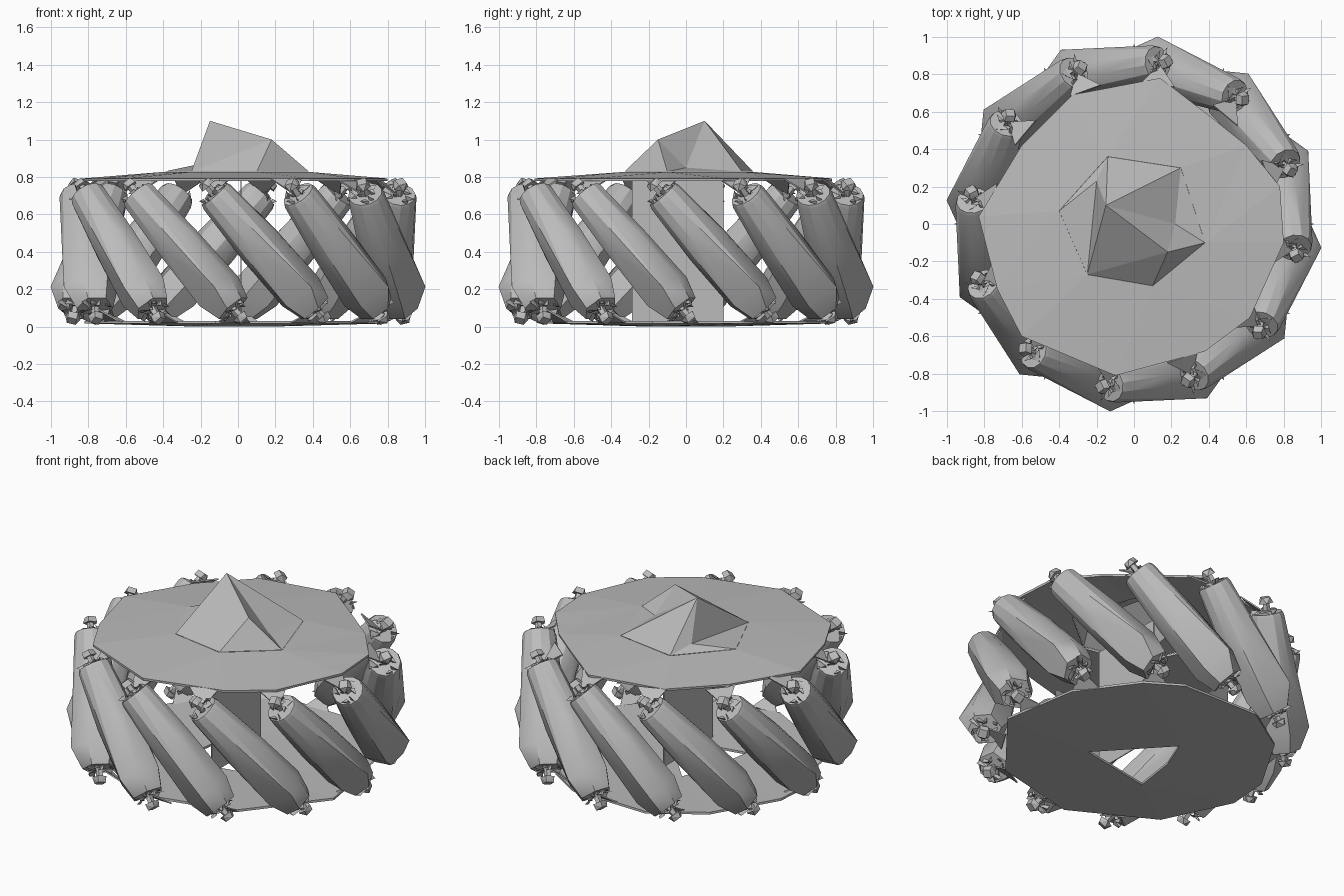
import bpy, bmesh, math, random
from math import sin, cos, pi, radians
from mathutils import Vector, Matrix

if "Cube" in bpy.data.objects:
    bpy.data.objects.remove(bpy.data.objects["Cube"])

random.seed(4)
grey = bpy.data.materials.new("mid grey")
grey.use_nodes = True
grey.diffuse_color = (0.5, 0.5, 0.5, 1)
grey.node_tree.nodes["Principled BSDF"].inputs["Base Color"].default_value = (0.5, 0.5, 0.5, 1)


def finish(bm, name):
    bmesh.ops.recalc_face_normals(bm, faces=bm.faces)
    mesh = bpy.data.meshes.new(name)
    bm.to_mesh(mesh)
    bm.free()
    mesh.materials.append(grey)
    ob = bpy.data.objects.new(name, mesh)
    bpy.context.collection.objects.link(ob)
    return ob


def polar(angle, r, z):
    return Vector((r * cos(angle), r * sin(angle), z))


def ring(s, r, n, turn=0):
    return [polar(turn + 2 * pi * i / n, r, s) for i in range(n)]


def hull(bm, points):
    verts = [bm.verts.new(p) for p in points]
    res = bmesh.ops.convex_hull(bm, input=verts)
    junk = set(res["geom_interior"]) | set(res["geom_unused"])
    bmesh.ops.delete(bm, geom=[v for v in junk if isinstance(v, bmesh.types.BMVert)], context="VERTS")


def shards(bm, s, r, count):
    # crumpled chips that cover a roller end
    for i in range(count):
        c = polar(2 * pi * i / count, r * random.uniform(.5, 1), s)
        hull(bm, [c + Vector((random.uniform(-.035, .035), random.uniform(-.035, .035),
                              random.uniform(-.025, .025))) for _ in range(5)])


# Tilted axle line of the first roller, from its top tip to its bottom tip
START, SWEEP, COUNT = radians(18), radians(44), 12
top = polar(START, .89, .775)
bottom = polar(START + SWEEP, .89, .03)
axis = (bottom - top).normalized()
length = (bottom - top).length
out = polar(START + SWEEP / 2, 1, 0)
side = axis.cross(out)
frame = Matrix((out, side, axis)).transposed().to_4x4()
frame.translation = top

# Roller body: round upper end, faceted lower end with a raised outer corner
bm = bmesh.new()
hull(bm, ring(.09, .09, 12) + ring(.11, .098, 12) + ring(.45, .122, 12)
     + ring(.79, .134, 6) + [Vector((.16, -.04, .79))]
     + ring(length - .09, .098, 6))
bm.transform(frame)
body = finish(bm, "roller")

# Axle ends with flared nuts and crumpled bearing chips
bm = bmesh.new()
for s, d in ((0, 1), (length, -1)):
    hull(bm, ring(s + d * .03, .02, 5) + ring(s + d * .1, .024, 5))
    hull(bm, ring(s, .034, 4, .4) + ring(s + d * .035, .044, 5))
    shards(bm, s + d * .085, .07, 9)
bm.transform(frame)
axle = finish(bm, "roller_axle")

# Triangular brackets from the side plates to the axle ends
bm = bmesh.new()
for a, z, tip in ((START + .05, .785, .70), (START + SWEEP - .05, .025, .10)):
    bm.faces.new([bm.verts.new(p) for p in
                  (polar(a - .13, .76, z), polar(a + .1, .76, z), polar(a, .86, tip))])
bracket = finish(bm, "roller_bracket")
bracket.modifiers.new("thickness", "SOLIDIFY").thickness = .008

# Repeat the roller set around the wheel
for part in (body, axle, bracket):
    for i in range(1, COUNT):
        copy = part.copy()
        copy.name = f"{part.name}_{i + 1}"
        copy.rotation_euler.z = i * 2 * pi / COUNT
        bpy.context.collection.objects.link(copy)

# Side plates: rim outline filled in to an inner loop
TOP_RIM = [(.8, -.1), (.78, .2), (.6, .42), (.4, .58), (.14, .78), (-.33, .69), (-.6, .42),
           (-.83, .04), (-.73, -.35), (-.6, -.6), (-.1, -.81), (.38, -.68), (.62, -.5)]
BOTTOM_RIM = [(.8, -.18), (.72, .3), (.47, .64), (.26, .77), (-.26, .78), (-.57, .58),
              (-.8, .19), (-.82, -.08), (-.62, -.5), (-.12, -.77), (.43, -.64)]
HUB = [(-.25, -.27), (.1, -.33), (.38, -.1), (.25, .3), (-.14, .36), (-.4, .07)]
HOLE = [(.22, -.15), (-.14, .24), (-.22, .04), (-.26, -.24)]


def plate(name, rim, rim_z, inner, inner_z):
    bm = bmesh.new()
    edges = []
    for loop, z in ((rim, rim_z), (inner, inner_z)):
        vs = [bm.verts.new((x, y, z)) for x, y in loop]
        edges += [bm.edges.new((v, vs[i - 1])) for i, v in enumerate(vs)]
    bmesh.ops.triangle_fill(bm, edges=edges, use_beauty=True, normal=(0, 0, 1))
    ob = finish(bm, name)
    mod = ob.modifiers.new("thickness", "SOLIDIFY")
    mod.thickness, mod.offset = .014, 0


plate("top_plate", TOP_RIM, .785, HUB, .82)
plate("bottom_plate", BOTTOM_RIM, .024, HOLE, .008)

# Faceted hub cap with two peaks and two low notches
bm = bmesh.new()
base = [bm.verts.new((x, y, .828)) for x, y in HUB]
peak, shoulder, notch, dip = [bm.verts.new(p) for p in
                              ((-.15, .1, 1.1), (.18, -.15, 1.0), (.22, 0, .85), (-.2, .23, .87))]
b0, b1, b2, b3, b4, b5 = base
for f in ((peak, b0, shoulder), (shoulder, b0, b1), (shoulder, b1, b2), (shoulder, b2, notch),
          (peak, shoulder, notch), (peak, notch, b3), (notch, b2, b3), (peak, b3, b4),
          (peak, b4, dip), (dip, b4, b5), (dip, b5, b0), (peak, dip, b0)):
    bm.faces.new(f)
finish(bm, "hub_cap")

# Upright web inside the wheel
bm = bmesh.new()
bm.faces.new([bm.verts.new(p) for p in
              ((.02, -.29, .02), (.02, .2, .02), (.02, .2, .8), (.02, -.29, .8))])
finish(bm, "inner_web").modifiers.new("thickness", "SOLIDIFY").thickness = .006

# Soft shading on the roller bodies only
bpy.ops.object.select_all(action="DESELECT")
body.select_set(True)
bpy.context.view_layer.objects.active = body
bpy.ops.object.shade_smooth_by_angle(angle=radians(25))
